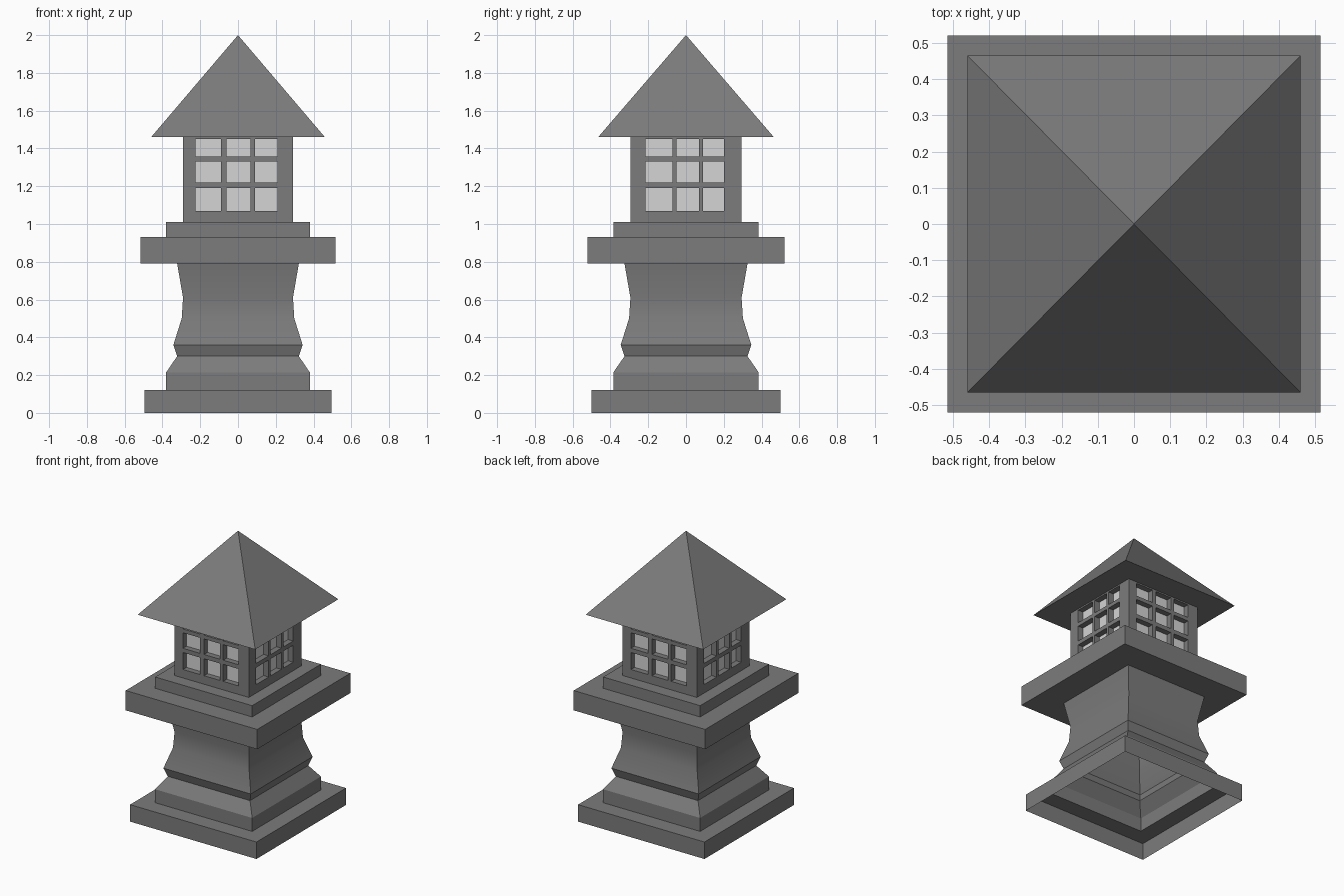
import bpy, bmesh, math
from mathutils import Matrix, Vector

if "Cube" in bpy.data.objects:
    bpy.data.objects.remove(bpy.data.objects["Cube"])

DEPTH = 1.011  # footprint is very slightly deeper than wide


def material(name, v):
    m = bpy.data.materials.new(name)
    m.diffuse_color = (v, v, v, 1)
    m.use_nodes = True
    m.node_tree.nodes["Principled BSDF"].inputs["Base Color"].default_value = m.diffuse_color
    return m


stone = material("dark_stone", 0.2)
glass = material("pale_glass", 0.66)


def finish(name, bm, mats):
    bmesh.ops.remove_doubles(bm, verts=bm.verts, dist=1e-5)
    me = bpy.data.meshes.new(name)
    bm.to_mesh(me)
    bm.free()
    for m in mats:
        me.materials.append(m)
    ob = bpy.data.objects.new(name, me)
    bpy.context.collection.objects.link(ob)
    return ob


def square_loft(name, profile):
    """Sweep a (half width, height) profile around a square footprint."""
    bm = bmesh.new()
    corners = [(-1, -1), (1, -1), (1, 1), (-1, 1)]
    rings = [[bm.verts.new((sx * w, sy * w * DEPTH, z)) for sx, sy in corners]
             for w, z in profile]
    for a, b in zip(rings, rings[1:]):
        for i in range(4):
            j = (i + 1) % 4
            bm.faces.new((a[i], a[j], b[j], b[i]))
    return finish(name, bm, [stone])


# Hollow stone shell, open at the bottom
square_loft("plinth", [(0.495, 0), (0.495, 0.12), (0.38, 0.12)])
pedestal = square_loft("pedestal", [
    (0.38, 0.12), (0.38, 0.215), (0.322, 0.30), (0.342, 0.36),
    (0.298, 0.50), (0.291, 0.61), (0.322, 0.79)])
square_loft("platform", [(0.322, 0.79), (0.515, 0.79), (0.515, 0.93), (0.38, 0.93)])
square_loft("platform_step", [(0.38, 0.93), (0.38, 1.01), (0.29, 1.01)])
square_loft("roof", [(0.29, 1.46), (0.46, 1.46), (0, 2.0)])

# Soft waist on the pedestal
bpy.context.view_layer.objects.active = pedestal
pedestal.select_set(True)
bpy.ops.object.shade_smooth_by_angle(angle=math.radians(30))
pedestal.select_set(False)

# Lantern house: four gridded walls with recessed panes
HALF = 0.291
ROWS = [1.01, 1.07, 1.19, 1.22, 1.33, 1.357, 1.45, 1.46]
FRONT = [-HALF, -0.225, -0.09, -0.06, 0.065, 0.09, 0.21, HALF]
SIDE = [-HALF, -0.213, -0.072, -0.05, 0.069, 0.09, 0.2, HALF]

bm = bmesh.new()
panes = []
for k in range(4):
    turn = Matrix.Rotation(k * math.pi / 2, 3, 'Z')
    cols = SIDE if k % 2 else FRONT
    grid = []
    for z in ROWS:
        row = []
        for u in cols:
            p = turn @ Vector((u, -HALF, z))
            p.y *= DEPTH
            row.append(bm.verts.new(p))
        grid.append(row)
    for r in range(7):
        for c in range(7):
            f = bm.faces.new((grid[r][c], grid[r][c + 1],
                              grid[r + 1][c + 1], grid[r + 1][c]))
            if r % 2 and c % 2:
                panes.append(f)
bm.normal_update()
bmesh.ops.inset_individual(bm, faces=panes, thickness=0, depth=-0.04)
for f in panes:
    f.material_index = 1
finish("lantern_house", bm, [stone, glass])
